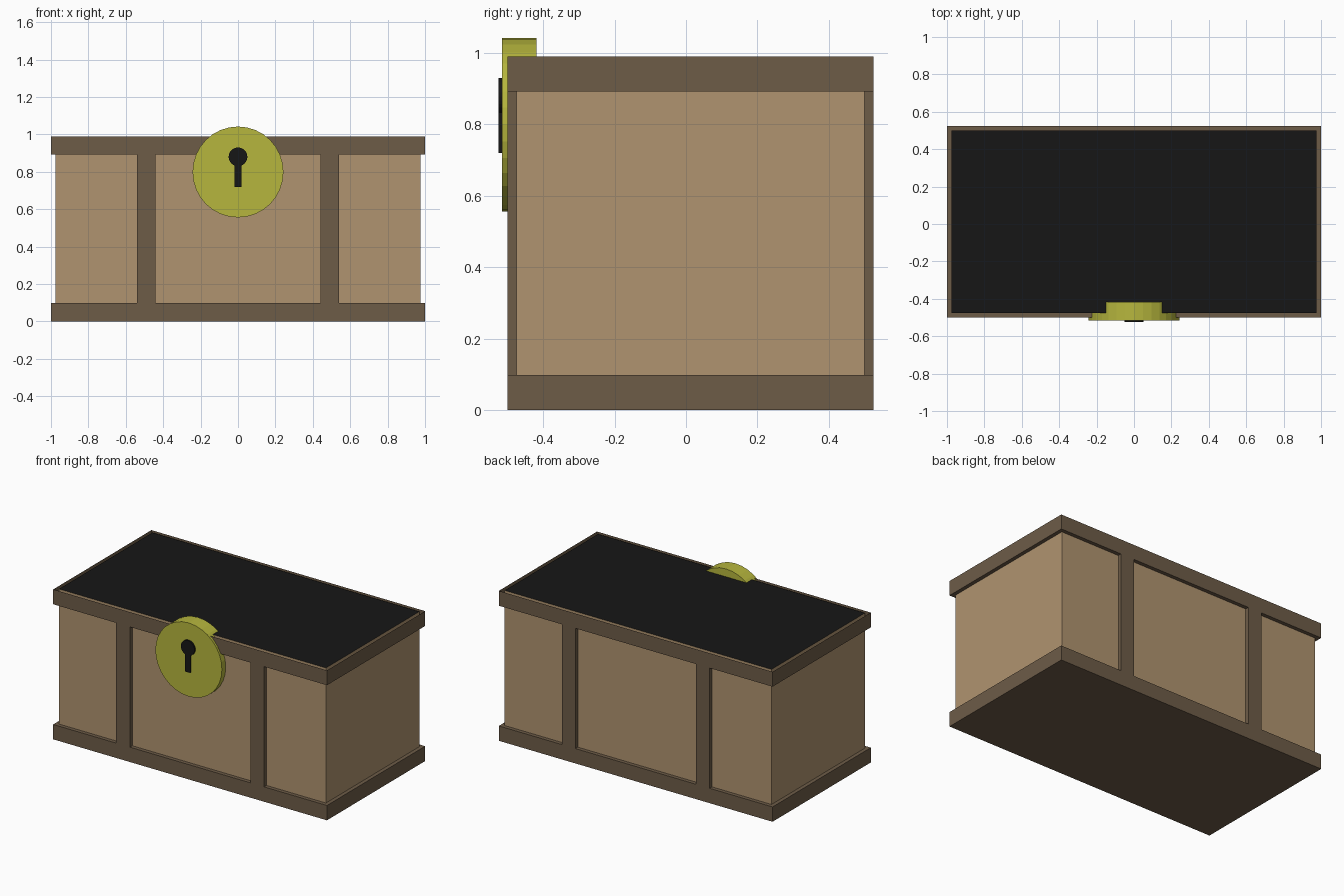
import bpy, bmesh
from math import sin, cos, pi, asin

if "Cube" in bpy.data.objects:
    bpy.data.objects.remove(bpy.data.objects["Cube"])


def material(name, rgb):
    m = bpy.data.materials.new(name)
    m.diffuse_color = (*rgb, 1)
    m.use_nodes = True
    m.node_tree.nodes["Principled BSDF"].inputs["Base Color"].default_value = m.diffuse_color
    return m


panel_mat = material("light_wood", (0.434, 0.296, 0.162))
trim_mat = material("dark_wood", (0.155, 0.107, 0.064))
brass_mat = material("brass", (0.468, 0.468, 0.047))
black_mat = material("black", (0.008, 0.008, 0.008))


def loft(name, loops, mat, closed=True, cap_first=False, cap_last=False):
    """Skin a stack of equal-length point loops with flat quads."""
    bm = bmesh.new()
    rows = [[bm.verts.new(p) for p in loop] for loop in loops]
    n = len(rows[0])
    for a, b in zip(rows, rows[1:]):
        for i in range(n if closed else n - 1):
            j = (i + 1) % n
            bm.faces.new((a[i], a[j], b[j], b[i]))
    if cap_first:
        bm.faces.new(rows[0][::-1])
    if cap_last:
        bm.faces.new(rows[-1])
    mesh = bpy.data.meshes.new(name)
    bm.to_mesh(mesh)
    bm.free()
    mesh.materials.append(mat)
    ob = bpy.data.objects.new(name, mesh)
    bpy.context.collection.objects.link(ob)
    return ob


X, Y0, Y1 = 1.0, -0.5, 0.525       # outer footprint
T, BAND, H = 0.025, 0.098, 0.99    # trim thickness, band height, chest height


def rect(inset, z):
    x, y0, y1 = X - inset, Y0 + inset, Y1 - inset
    return [(-x, y0, z), (x, y0, z), (x, y1, z), (-x, y1, z)]


# Base band with bottom, panelled walls, open gutter-like rim band, dark top
loft("base_band", [rect(0, 0), rect(0, BAND), rect(T, BAND)], trim_mat, cap_first=True)
loft("wall_panels", [rect(T, BAND), rect(T, H)], panel_mat)
loft("rim_band", [rect(T, H - BAND), rect(0, H - BAND), rect(0, H)], trim_mat)
loft("dark_top", [rect(T, H)], black_mat, cap_last=True)

# Vertical straps on front and back
for side, xc in (("left", -0.49), ("right", 0.49)):
    for face, s, outer in (("front", 1, Y0), ("back", -1, Y1)):
        a, b, inner = xc - s * 0.05, xc + s * 0.05, outer + s * T
        outline = [(a, inner), (a, outer), (b, outer), (b, inner)]
        loft(f"{face}_{side}_strap",
             [[(x, y, z) for x, y in outline] for z in (BAND, H - BAND)],
             trim_mat, closed=False)


def plate(name, outline, y_back, y_front, mat):
    loft(name, [[(x, y, z) for x, z in outline] for y in (y_back, y_front)],
         mat, cap_first=True, cap_last=True)


# Round lock
R, ZC, N = 0.243, 0.799, 32
plate("lock", [(R * cos(2 * pi * i / N), ZC + R * sin(2 * pi * i / N)) for i in range(N)],
      -0.418, -0.515, brass_mat)

# Keyhole: round head and straight stem in one outline
r, zc, w = 0.05, 0.88, 0.019
gap = asin(w / r)
start, sweep, K = -pi / 2 + gap, 2 * pi - 2 * gap, 24
keyhole = [(r * cos(start + sweep * i / K), zc + r * sin(start + sweep * i / K))
           for i in range(K + 1)] + [(-w, 0.72), (w, 0.72)]
plate("keyhole", keyhole, -0.514, -0.525, black_mat)
